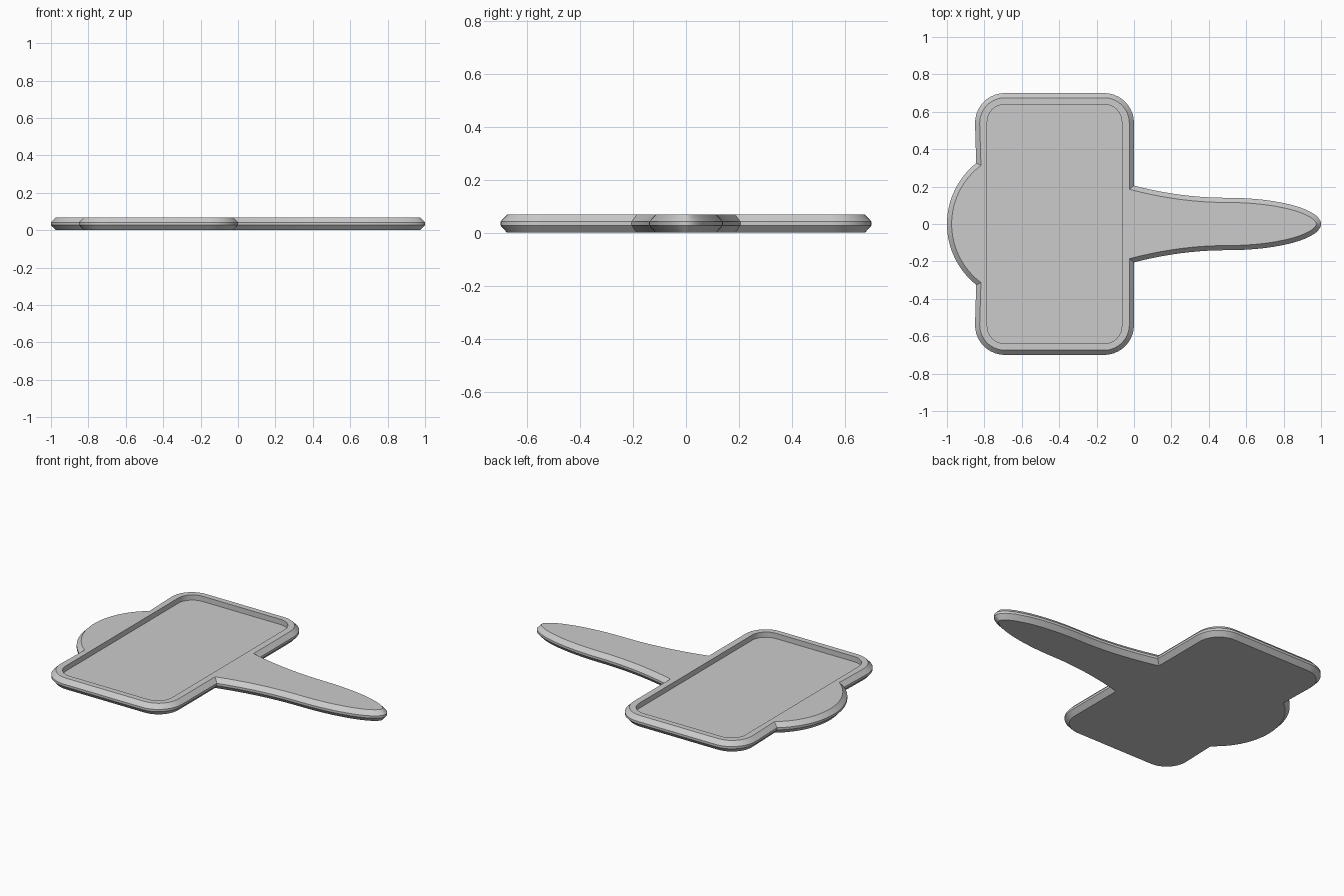
import bpy, bmesh
from math import sin, cos, pi, asin
from mathutils import Vector

cube = bpy.data.objects.get("Cube")
if cube:
    bpy.data.objects.remove(cube)

grey = bpy.data.materials.new("plain grey")
grey.use_nodes = True
grey.diffuse_color = (0.6, 0.6, 0.6, 1)
grey.node_tree.nodes["Principled BSDF"].inputs["Base Color"].default_value = (0.6, 0.6, 0.6, 1)

LEFT, HALF = -0.85, 0.7      # plate left edge and half length
R = 0.16                     # plate corner radius


def arc(cx, cy, rx, ry, a0, a1, n):
    return [Vector((cx + rx * cos(a0 + (a1 - a0) * i / n),
                    cy + ry * sin(a0 + (a1 - a0) * i / n))) for i in range(n + 1)]


def inset(loop, d):
    """Offset a counter-clockwise loop inwards with mitred corners."""
    out = []
    for i, p in enumerate(loop):
        a = (p - loop[i - 1]).normalized()
        b = (loop[(i + 1) % len(loop)] - p).normalized()
        na, nb = Vector((-a.y, a.x)), Vector((-b.y, b.x))
        out.append(p + (na + nb) * d / (1 + na.dot(nb)))
    return out


# Upper half of the outline, from the handle tip round to the bulge
upper = arc(0.5, 0, 0.5, 0.14, 0, pi / 2, 24)
upper += [Vector((x, 0.14 + 0.26 * (0.5 - x) ** 2)) for x in [0.5 - 0.5 * i / 10 for i in range(1, 11)]]
upper += arc(-R, HALF - R, R, R, 0, pi / 2, 10)
upper += arc(LEFT + R, HALF - R, R, R, pi / 2, pi, 10)
bulge_r = 0.416
upper += arc(bulge_r - 1, 0, bulge_r, bulge_r, pi - asin(0.325 / bulge_r), pi, 16)
outline = upper + [Vector((p.x, -p.y)) for p in reversed(upper[1:-1])]

# Rounded rectangle of the recess
recess = []
for k, (cx, cy) in enumerate([(-0.16, 0.545), (-0.69, 0.545), (-0.69, -0.545), (-0.16, -0.545)]):
    recess += arc(cx, cy, 0.095, 0.095, k * pi / 2, (k + 1) * pi / 2, 8)

bm = bmesh.new()


def ring(points, z):
    return [bm.verts.new((p.x, p.y, z)) for p in points]


def skin(a, b):
    for i in range(len(a)):
        j = (i + 1) % len(a)
        bm.faces.new((a[i], a[j], b[j], b[i]))


def loop_edges(r):
    return [bm.edges.get((r[i - 1], r[i])) for i in range(len(r))]


# Bevelled rim of the plate, bulge and handle
inner = inset(outline, 0.025)
rings = [ring(inner, 0), ring(outline, 0.028), ring(outline, 0.042), ring(inner, 0.068)]
for a, b in zip(rings, rings[1:]):
    skin(a, b)
bm.faces.new(rings[0][::-1])

# Recess walls and floor
top, floor = ring(recess, 0.068), ring(recess, 0.036)
skin(top, floor)
bm.faces.new(floor)

# Flat top surface around the recess
bmesh.ops.triangle_fill(bm, use_beauty=True, edges=loop_edges(rings[-1]) + loop_edges(top))
bmesh.ops.recalc_face_normals(bm, faces=bm.faces[:])

mesh = bpy.data.meshes.new("handled_tray")
bm.to_mesh(mesh)
bm.free()
mesh.materials.append(grey)
tray = bpy.data.objects.new("handled_tray", mesh)
bpy.context.collection.objects.link(tray)
bpy.context.view_layer.objects.active = tray
tray.select_set(True)
bpy.ops.object.shade_smooth_by_angle(angle=pi / 6)
